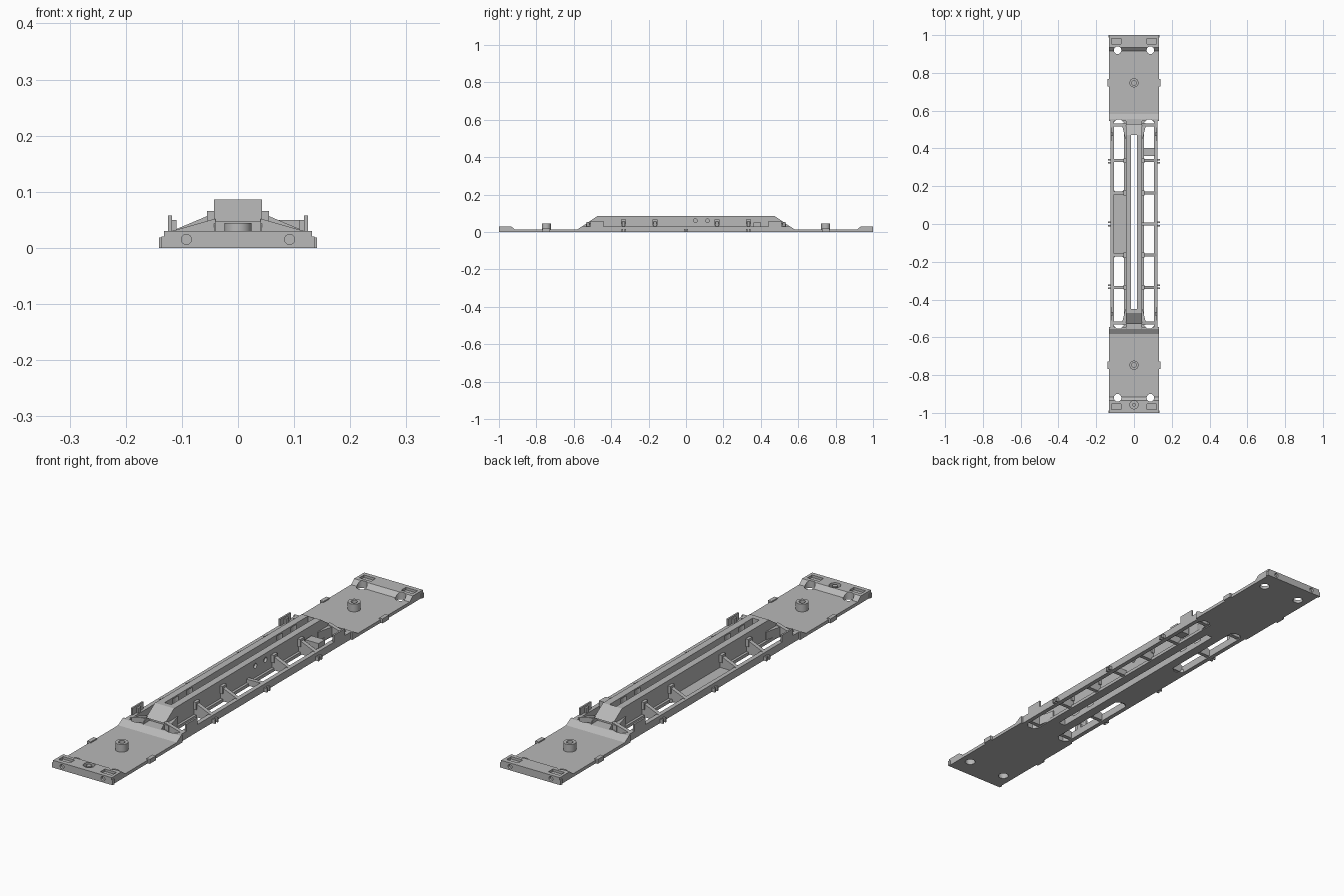
import bpy, bmesh, math
from mathutils import Matrix

old = bpy.data.objects.get("Cube")
if old:
    bpy.data.objects.remove(old, do_unlink=True)

grey = bpy.data.materials.new("plain_grey")
grey.use_nodes = True
tone = (0.48, 0.48, 0.48, 1)
grey.diffuse_color = tone
grey.node_tree.nodes["Principled BSDF"].inputs["Base Color"].default_value = tone


def finish(name, bm):
    bmesh.ops.recalc_face_normals(bm, faces=bm.faces)
    me = bpy.data.meshes.new(name)
    bm.to_mesh(me)
    bm.free()
    me.materials.append(grey)
    ob = bpy.data.objects.new(name, me)
    bpy.context.scene.collection.objects.link(ob)
    return ob


def box(name, x, y, z):
    bm = bmesh.new()
    bmesh.ops.create_cube(bm, size=1)
    for v in bm.verts:
        v.co = [r[0] + (c + 0.5) * (r[1] - r[0]) for c, r in zip(v.co, (x, y, z))]
    return finish(name, bm)


def prism(name, profile, axis, lo, hi):
    """Extrude a closed profile along x, y or z."""
    bm = bmesh.new()
    verts = []
    for a, b in profile:
        verts.append(bm.verts.new({"x": (lo, a, b), "y": (a, lo, b), "z": (a, b, lo)}[axis]))
    face = bm.faces.new(verts)
    ext = bmesh.ops.extrude_face_region(bm, geom=[face])
    for v in ext["geom"]:
        if isinstance(v, bmesh.types.BMVert):
            v.co["xyz".index(axis)] = hi
    return finish(name, bm)


def cylinder(name, loc, r, h, axis="z"):
    bm = bmesh.new()
    bmesh.ops.create_cone(bm, cap_ends=True, segments=32, radius1=r, radius2=r, depth=h)
    turn = {"z": Matrix(), "x": Matrix.Rotation(math.pi / 2, 4, "Y"),
            "y": Matrix.Rotation(math.pi / 2, 4, "X")}[axis]
    bm.transform(Matrix.Translation(loc) @ turn)
    return finish(name, bm)


def cut(ob, cutters):
    for c in cutters:
        m = ob.modifiers.new("cut", "BOOLEAN")
        m.operation, m.solver, m.object = "DIFFERENCE", "EXACT", c
    bpy.context.view_layer.update()
    new = bpy.data.meshes.new_from_object(ob.evaluated_get(bpy.context.evaluated_depsgraph_get()))
    ob.modifiers.clear()
    ob.data = new
    for c in cutters:
        bpy.data.objects.remove(c, do_unlink=True)


def window(side, y0, y1):
    """Floor opening with chamfered corners."""
    a, b, c = 0.053, 0.107, 0.016
    pts = [(a + c, y0), (b - c, y0), (b, y0 + c), (b, y1 - c),
           (b - c, y1), (a + c, y1), (a, y1 - c), (a, y0 + c)]
    return prism("window_cutter", [(side * x, y) for x, y in pts], "z", -0.05, 0.05)


def slot():
    return box("slot_cutter", (-0.015, 0.015), (-0.45, 0.47), (-0.05, 0.2))


# Middle floor with openings: one long on the left, two short on the right
floor = box("middle_floor", (-0.125, 0.125), (-0.57, 0.57), (0, 0.013))
cut(floor, [window(1, -0.553, 0.553), window(-1, 0.165, 0.553),
            window(-1, -0.553, -0.165), slot()])

# Central spine with sloping ends, lengthwise slot and end notches
half = [(0.582, 0.012), (0.472, 0.086)]
spine = prism("spine", half + [(-y, z) for y, z in reversed(half)], "x", -0.043, 0.043)
cutters = [slot()]
for s in (1, -1):
    cutters.append(box("notch_cutter", (-0.04, 0.04), sorted((s * 0.51, s * 0.6)), (0.03, 0.047)))
    for y in (0.29, 0.38):
        cutters.append(cylinder("boss_cutter", (0, s * y, 0.05), 0.024, 0.06))
for y in (0.05, 0.115):
    cutters.append(cylinder("wall_hole_cutter", (0.043, y, 0.06), 0.01, 0.02, "x"))
cut(spine, cutters)

for s, side in ((1, "left"), (-1, "right")):
    # Side sill
    box(side + "_sill", sorted((s * 0.107, s * 0.125)), (-0.555, 0.555), (0.0, 0.03))
    # Sloping cross members
    for y, top in ((-0.525, 0.052), (-0.335, 0.063), (-0.165, 0.063),
                   (0, 0.028), (0.165, 0.063), (0.335, 0.063), (0.525, 0.052)):
        if y == 0 and s < 0:
            continue
        rib = [(0.04, 0.004), (0.118, 0.004), (0.118, 0.03), (0.04, top)]
        prism(side + "_cross_member", [(s * x, z) for x, z in rib], "y", y - 0.008, y + 0.008)
        # Bracket where the member meets the spine
        if 0.1 < abs(y) < 0.5:
            box(side + "_bracket", sorted((s * 0.042, s * 0.055)),
                (y - 0.013, y + 0.013), (0.035, 0.066))
    # Flared foot of the spine at each end
    for e in (1, -1):
        foot = [(0.04, 0.45), (0.046, 0.45), (0.062, 0.52), (0.062, 0.535), (0.04, 0.535)]
        prism(side + "_spine_foot", [(s * x, e * y) for x, y in foot], "z", 0.004, 0.045)
        # Upright stake plate with a backing rib
        box(side + "_stake", sorted((s * 0.118, s * 0.125)), sorted((e * 0.44, e * 0.51)), (0.01, 0.058))
        box(side + "_stake_rib", sorted((s * 0.11, s * 0.12)), sorted((e * 0.465, e * 0.485)), (0.01, 0.05))
    # Small paired pegs along the sill
    for y in (-0.333, 0, 0.333):
        for d in (-0.008, 0.008):
            box(side + "_peg", sorted((s * 0.12, s * 0.138)), (y + d - 0.004, y + d + 0.004), (0, 0.016))

# Equipment box on the left
box("equipment_box", (0.05, 0.11), (0.36, 0.402), (0.02, 0.05))

for e, end in ((1, "rear"), (-1, "front")):
    # End deck, raised headstock and ramp in one profile
    prof = [(0.555, 0), (1.0, 0), (1.0, 0.03), (0.935, 0.03), (0.915, 0.013),
            (0.582, 0.013), (0.555, 0.03), (0.545, 0.03), (0.545, 0)]
    deck = prism(end + "_deck", [(e * y, z) for y, z in prof[1:]], "x", -0.132, 0.132)
    cutters = []
    for s in (1, -1):
        cutters.append(window(s, *sorted((e * 0.5, e * 0.553))))
        cutters.append(cylinder("hole_cutter", (s * 0.087, e * 0.92, 0.02), 0.02, 0.1))
        cutters.append(box("pocket_cutter", sorted((s * 0.068, s * 0.12)),
                           sorted((e * 0.952, e * 0.982)), (0.02, 0.05)))
        cutters.append(cylinder("buffer_hole_cutter", (s * 0.092, e, 0.015), 0.009, 0.02, "y"))
    if e < 0:
        cutters.append(cylinder("socket_cutter", (0, -0.957, 0.03), 0.022, 0.03))
    cut(deck, cutters)
    # Pivot post with a bore
    post = cylinder(end + "_pivot_post", (0, e * 0.747, 0.027), 0.024, 0.034)
    cut(post, [cylinder("bore_cutter", (0, e * 0.747, 0.04), 0.012, 0.03)])
    for s, side in ((1, "left"), (-1, "right")):
        # Side clips and end flanges
        box(f"{end}_{side}_clip", sorted((s * 0.125, s * 0.141)),
            sorted((e * 0.728, e * 0.768)), (0, 0.018))
        box(f"{end}_{side}_flange", sorted((s * 0.125, s * 0.136)),
            sorted((e * 0.988, e)), (0, 0.02))

# Raised pin inside the front socket
cylinder("socket_pin", (0, -0.957, 0.021), 0.01, 0.016)

# Smooth the round posts only
for ob in bpy.context.scene.objects:
    ob.select_set("post" in ob.name or "pin" == ob.name[-3:])
    if ob.select_get():
        bpy.context.view_layer.objects.active = ob
bpy.ops.object.shade_smooth_by_angle(angle=math.radians(30))
